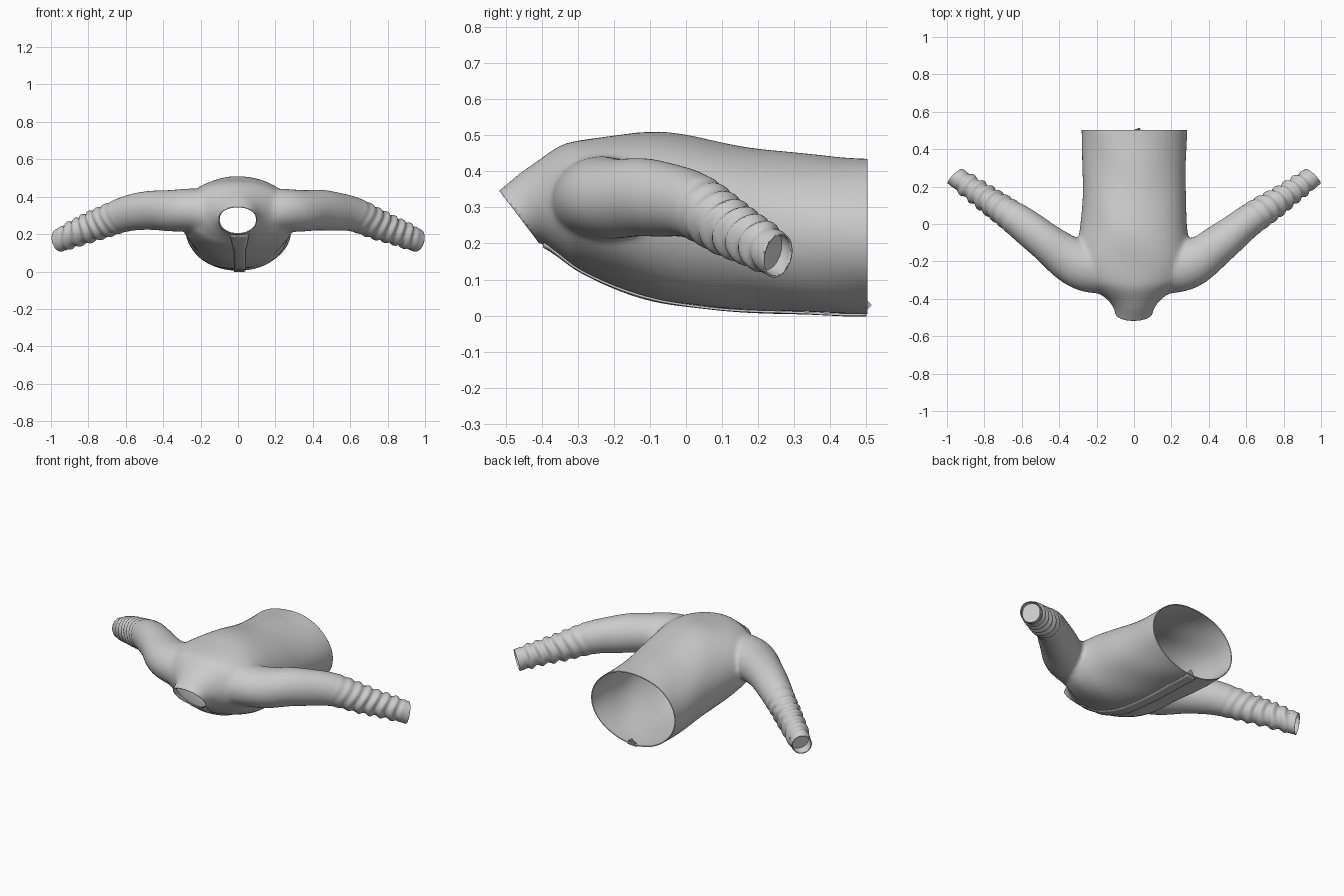
import bpy, bmesh, math
from mathutils import Vector
from mathutils.bvhtree import BVHTree

if "Cube" in bpy.data.objects:
    bpy.data.objects.remove(bpy.data.objects["Cube"])


def spline(rows, n=6):
    """Catmull-Rom interpolation through rows of numbers."""
    out = []
    for i in range(len(rows) - 1):
        p = [Vector(rows[min(max(i + k, 0), len(rows) - 1)]) for k in (-1, 0, 1, 2)]
        for j in range(n):
            t = j / n
            out.append(0.5 * (2 * p[1] + (p[2] - p[0]) * t
                              + (2 * p[0] - 5 * p[1] + 4 * p[2] - p[3]) * t * t
                              + (3 * p[1] - p[0] - 3 * p[2] + p[3]) * t ** 3))
    return out + [Vector(rows[-1])]


def loft(bm, rings):
    """Closed tube through a list of point rings."""
    vs = [[bm.verts.new(p) for p in r] for r in rings]
    n = len(vs[0])
    for a, b in zip(vs, vs[1:]):
        for i in range(n):
            bm.faces.new((a[i], a[(i + 1) % n], b[(i + 1) % n], b[i]))
    bm.faces.new(vs[0][::-1])
    bm.faces.new(vs[-1])


def oval(c, u, v, n=40):
    return [c + u * math.cos(2 * math.pi * i / n) + v * math.sin(2 * math.pi * i / n) for i in range(n)]


def make(name, bm):
    me = bpy.data.meshes.new(name)
    bm.to_mesh(me)
    bm.free()
    ob = bpy.data.objects.new(name, me)
    bpy.context.collection.objects.link(ob)
    for p in me.polygons:
        p.use_smooth = True
    return ob


X, Z = Vector((1, 0, 0)), Vector((0, 0, 1))

# torso: y, bottom z, top z, half width
TORSO = [[.60, .005, .43], [.50, .003, .435], [.40, .003, .44], [.20, .013, .46],
         [0, .03, .50], [-.10, .048, .508], [-.20, .083, .50], [-.30, .13, .485],
         [-.35, .165, .468], [-.41, .20, .425], [-.46, .195, .392], [-.52, .185, .345], [-.60, .18, .29]]
WIDTH = [.283, .283, .28, .275, .285, .30, .31, .28, .22, .14, .105, .098, .095]
# sleeve: centre x, y, z, then side and vertical radius
SLEEVE = [(.12, -.25), (.24, -.235), (.35, -.185), (.47, -.095), (.60, .005), (.75, .11),
          (.88, .20), (.957, .254), (1.04, .315)]
HEIGHT = [(.31, .13, .12), (.325, .13, .115), (.325, .12, .112), (.325, .102, .106), (.307, .09, .095),
          (.25, .075, .082), (.197, .062, .068), (.165, .055, .062), (.13, .055, .062)]

# torso and both sleeves as closed solids
bm = bmesh.new()
rings = []
for y, lo, hi, w in spline([r + [k] for r, k in zip(TORSO, WIDTH)]):
    rings.append(oval(Vector((0, y, (lo + hi) / 2)), X * w, Z * (hi - lo) / 2))
loft(bm, rings)
path = spline([a + b for a, b in zip(SLEEVE, HEIGHT)])
for s in (1, -1):
    rings = []
    for i, p in enumerate(path):
        a, b = path[max(i - 1, 0)], path[min(i + 1, len(path) - 1)]
        t = Vector((b[0] - a[0], b[1] - a[1], b[2] - a[2])).normalized()
        side = t.cross(Z).normalized()
        up = side.cross(t)
        rings.append([Vector((q.x * s, q.y, q.z))
                      for q in oval(Vector((p[0], p[1], p[2])), side * p[3], up * p[4])])
    loft(bm, rings)
bmesh.ops.recalc_face_normals(bm, faces=bm.faces)
body = make("shirt_body", bm)

# merge into one soft cloth surface
m = body.modifiers.new("merge", 'REMESH')
m.mode, m.voxel_size = 'VOXEL', .011
m = body.modifiers.new("soften", 'SMOOTH')
m.factor, m.iterations = .5, 14
bm = bmesh.new()
bm.from_object(body, bpy.context.evaluated_depsgraph_get())
body.modifiers.clear()

# folds on the forearms and faint creases on the torso
bm.normal_update()
moves = []
for v in bm.verts:
    x, y, z = abs(v.co.x), v.co.y, v.co.z
    d = x * .8 + y * .55 - z * .25
    k = max(0, min(1, (d - .42) / .2)) * max(0, min(1, (.84 - d) / .04))
    if x < .4:
        k = 0
    f = .007 * k * math.sin(d * 105 + 2.2 * math.sin(z * 22 + v.co.x * 4))
    f += .003 * math.sin(v.co.x * 17 + y * 5) * math.sin(y * 13 + z * 9)
    moves.append((v, v.normal * f))
for v, mv in moves:
    v.co += mv

# cut open the hem, neck and cuffs
CUFF = Vector((.957, .254, .165))
CUFF_N = Vector((.68, .70, -.22)).normalized()
cuts = [((0, .503, 0), (0, 1, 0)), ((0, -.518, .345), (0, -.145, -.11))]
cuts += [((s * CUFF.x, CUFF.y, CUFF.z), (s * CUFF_N.x, CUFF_N.y, CUFF_N.z)) for s in (1, -1)]
for co, no in cuts:
    bmesh.ops.bisect_plane(bm, geom=bm.verts[:] + bm.edges[:] + bm.faces[:], dist=1e-5,
                           plane_co=co, plane_no=no, clear_outer=True)
tree = BVHTree.FromBMesh(bm)
bm.to_mesh(body.data)
bm.free()
for p in body.data.polygons:
    p.use_smooth = True
m = body.modifiers.new("cloth", 'SOLIDIFY')
m.thickness, m.offset = .005, -1

# button placket hugging the chest from neck to hem
bm = bmesh.new()
rows = []
for i in range(61):
    y = -.395 + i * .896 / 60
    flare = .02 * max(0, 1 - i / 8)
    row = []
    for j in range(5):
        x = -.022 - flare + (.062 + 2 * flare) * j / 4
        hit = tree.ray_cast(Vector((x, y, -1)), Z)[0]
        row.append(bm.verts.new((x, y, (hit.z if hit else .01) - .005)))
    rows.append(row)
for a, b in zip(rows, rows[1:]):
    for j in range(4):
        bm.faces.new((a[j], b[j], b[j + 1], a[j + 1]))
bmesh.ops.recalc_face_normals(bm, faces=bm.faces)
placket = make("front_placket", bm)
m = placket.modifiers.new("cloth", 'SOLIDIFY')
m.thickness, m.offset = .006, 0

# loose placket corner at the hem
bm = bmesh.new()
bm.faces.new([bm.verts.new(p) for p in ((-.02, .495, .008), (.04, .495, .008), (.03, .515, .028), (.01, .503, .04))])
make("placket_corner", bm)

# closed lining just inside each cuff
side = CUFF_N.cross(Z).normalized()
up = side.cross(CUFF_N)
for s, name in ((1, "cuff_lining_left"), (-1, "cuff_lining_right")):
    bm = bmesh.new()
    ring = oval(CUFF - Vector((.8, .53, -.3)) * .045, side * .055, up * .062, 32)
    bm.faces.new([bm.verts.new((p.x * s, p.y, p.z)) for p in ring])
    make(name, bm)

# rest the model on the ground
bpy.context.view_layer.update()
low = min(v.co.z for o in bpy.data.objects for v in o.data.vertices)
for o in bpy.data.objects:
    o.location.z -= low
